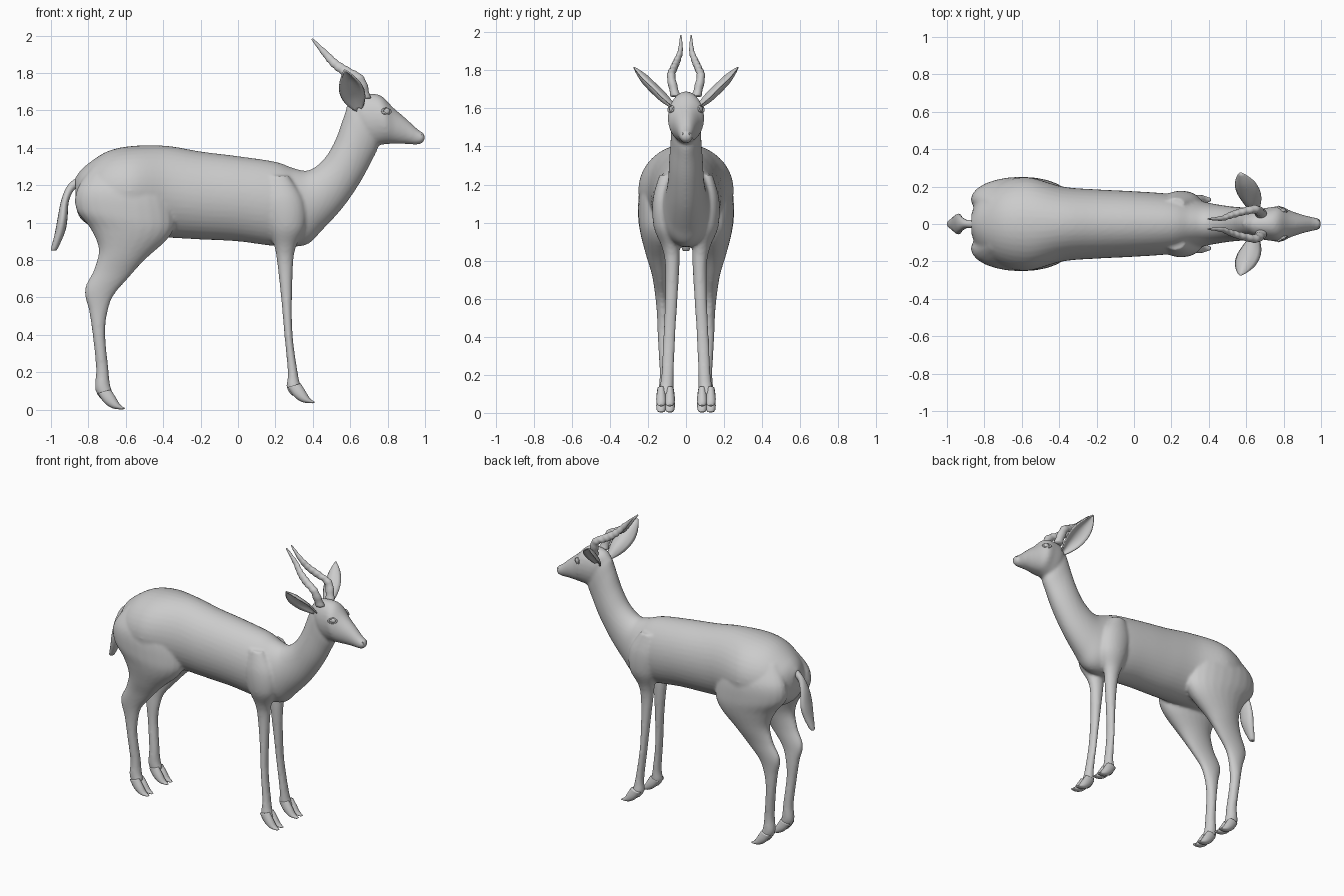
import bpy
import bmesh
import math
from mathutils import Vector

default_cube = bpy.data.objects.get("Cube")
if default_cube:
    bpy.data.objects.remove(default_cube, do_unlink=True)

# One plain clay colour for the whole animal
clay = bpy.data.materials.new("clay_grey")
clay.use_nodes = True
clay.diffuse_color = (.6, .6, .6, 1)
clay.node_tree.nodes["Principled BSDF"].inputs["Base Color"].default_value = clay.diffuse_color


def catmull(rows, steps):
    """Smoothly interpolate a list of cross-section rows."""
    result = []
    last = len(rows) - 1
    for i in range(last):
        before, start = rows[max(i - 1, 0)], rows[i]
        end, after = rows[i + 1], rows[min(i + 2, last)]
        for k in range(steps):
            t = k / steps
            result.append([
                b + t * ((c - a) + t * ((2*a - 5*b + 4*c - d) + t * (3*(b - c) + d - a))) / 2
                for a, b, c, d in zip(before, start, end, after)])
    result.append(list(rows[-1]))
    return result


def loft(bm, rows, side=1, sides=24, steps=6, ridge=0, shift=(0, 0, 0)):
    """Closed tube; each row is one diameter (x, z, x, z), centre y and half width."""
    rings = []
    offset = Vector(shift)
    for i, (ax, az, bx, bz, y, width) in enumerate(catmull(rows, steps)):
        centre = Vector(((ax + bx) / 2, y * side, (az + bz) / 2)) + offset
        half = Vector(((ax - bx) / 2, 0, (az - bz) / 2))
        across = Vector((0, width, 0))
        swell = 1 + ridge * math.sin(i * math.pi / 2)
        ring = []
        for k in range(sides):
            angle = math.tau * k / sides
            ring.append(bm.verts.new(
                centre + swell * (half * math.cos(angle) + across * math.sin(angle))))
        rings.append(ring)
    faces = [bm.faces.new(rings[0]), bm.faces.new(rings[-1][::-1])]
    for lower, upper in zip(rings, rings[1:]):
        for k in range(sides):
            n = (k + 1) % sides
            faces.append(bm.faces.new((lower[k], upper[k], upper[n], lower[n])))
    bmesh.ops.recalc_face_normals(bm, faces=faces)


def finish(name, bm):
    """Turn a bmesh into a smooth shaded object."""
    mesh = bpy.data.meshes.new(name)
    for face in bm.faces:
        face.smooth = True
    bm.to_mesh(mesh)
    bm.free()
    mesh.materials.append(clay)
    obj = bpy.data.objects.new(name, mesh)
    bpy.context.collection.objects.link(obj)
    return obj


def mirror(obj):
    """Repeat a part on the other flank."""
    modifier = obj.modifiers.new("other_flank", 'MIRROR')
    modifier.use_axis = (False, True, False)
    return obj


# Rump, barrel, chest and neck
trunk = [
    (-.87, 1.24, -.87, 1.1, 0, .05),
    (-.82, 1.3, -.84, 1.02, 0, .14),
    (-.7, 1.38, -.74, .96, 0, .22),
    (-.56, 1.41, -.58, .93, 0, .25),
    (-.38, 1.41, -.38, .92, 0, .2),
    (-.2, 1.38, -.2, .91, 0, .185),
    (0, 1.355, 0, .9, 0, .175),
    (.2, 1.325, .2, .875, 0, .16),
    (.3, 1.29, .36, .88, 0, .13),
    (.38, 1.28, .45, .96, 0, .11),
    (.46, 1.34, .56, 1.08, 0, .095),
    (.52, 1.44, .65, 1.21, 0, .088),
    (.56, 1.55, .71, 1.32, 0, .08),
    (.59, 1.63, .75, 1.41, 0, .075),
    (.63, 1.66, .72, 1.46, 0, .06)]
# Skull tapering to the muzzle
head = [
    (.58, 1.62, .68, 1.42, 0, .05),
    (.63, 1.675, .72, 1.41, 0, .08),
    (.71, 1.69, .76, 1.415, 0, .09),
    (.77, 1.675, .8, 1.42, 0, .095),
    (.83, 1.615, .84, 1.42, 0, .072),
    (.9, 1.555, .9, 1.42, 0, .05),
    (.96, 1.5, .955, 1.417, 0, .036),
    (.99, 1.48, .985, 1.425, 0, .03),
    (1, 1.465, .998, 1.445, 0, .016)]
# Shoulder down to the fetlock
front_leg = [
    (.17, 1.25, .27, 1.25, .11, .03),
    (.14, 1.12, .35, 1.12, .11, .065),
    (.16, .98, .36, .98, .1, .07),
    (.195, .87, .31, .87, .08, .047),
    (.21, .78, .295, .78, .072, .038),
    (.23, .6, .289, .6, .077, .033),
    (.248, .4, .292, .4, .088, .032),
    (.266, .2, .319, .2, .097, .033),
    (.26, .12, .335, .13, .103, .038),
    (.29, .07, .35, .1, .107, .035)]
# Thigh, hock and cannon
hind_leg = [
    (-.78, 1.3, -.48, 1.3, .1, .07),
    (-.86, 1.18, -.38, 1.18, .13, .11),
    (-.865, 1.07, -.335, 1.02, .13, .122),
    (-.79, .97, -.37, .92, .135, .105),
    (-.745, .86, -.5, .8, .14, .07),
    (-.77, .75, -.58, .71, .135, .045),
    (-.82, .64, -.665, .61, .127, .036),
    (-.797, .53, -.7, .51, .12, .033),
    (-.777, .4, -.71, .4, .116, .033),
    (-.759, .22, -.693, .22, .105, .034),
    (-.764, .11, -.685, .14, .105, .038),
    (-.73, .05, -.67, .09, .108, .035)]

# Body parts fused into one continuous skin
bm = bmesh.new()
loft(bm, trunk, sides=40)
loft(bm, head)
for side in (1, -1):
    loft(bm, front_leg, side)
    loft(bm, hind_leg, side)
body = finish("body", bm)
skin = body.modifiers.new("fuse", 'REMESH')
skin.mode = 'VOXEL'
skin.voxel_size = .01
skin.use_smooth_shade = True
relax = body.modifiers.new("relax", 'SMOOTH')
relax.factor = .5
relax.iterations = 5

# Cloven hooves: two curved toes on every foot
toe = [
    (.265, .12, .335, .14, 0, .02),
    (.3, .07, .36, .1, 0, .026),
    (.345, .04, .385, .06, 0, .024),
    (.4, .034, .412, .04, 0, .01)]
for name, shift_x, shift_z in (("front_hooves", 0, 0), ("hind_hooves", -1.015, -.033)):
    bm = bmesh.new()
    for toe_y in (.085, .13):
        loft(bm, toe, sides=12, shift=(shift_x, toe_y, shift_z))
    mirror(finish(name, bm))

# Tail with a broad tuft
tail = [
    (-.85, 1.25, -.84, 1.2, 0, .025),
    (-.91, 1.2, -.88, 1.17, 0, .022),
    (-.945, 1.12, -.905, 1.11, 0, .04),
    (-.965, 1.02, -.912, 1.02, 0, .055),
    (-.98, .94, -.925, .95, 0, .045),
    (-1, .86, -.965, .86, 0, .02),
    (-.998, .85, -.98, .852, 0, .006)]
bm = bmesh.new()
loft(bm, tail, sides=16)
finish("tail", bm)

# Ridged, swept back horns
horn = [
    (.65, 1.66, .71, 1.665, .055, .026),
    (.625, 1.755, .675, 1.775, .078, .022),
    (.56, 1.79, .6, 1.825, .066, .02),
    (.505, 1.83, .535, 1.865, .048, .018),
    (.455, 1.89, .48, 1.915, .03, .013),
    (.392, 1.98, .4, 1.985, .027, .004)]
bm = bmesh.new()
loft(bm, horn, sides=14, steps=8, ridge=.07)
mirror(finish("horns", bm))

# Cupped leaf shaped ears opening outwards
bm = bmesh.new()
base, tip = Vector((.645, .055, 1.6)), Vector((.57, .275, 1.815))
cup = Vector((.2, .7, -.7)) * .035
count, across = 14, 8
grid = []
for i in range(count + 1):
    t = i / count
    width = .012 * (1 - t) + .056 * math.sin(math.pi * t ** 1.1) ** .8 if t < 1 else .002
    spine = base.lerp(tip, t)
    grid.append([bm.verts.new(spine + Vector((width * s, 0, width * s / 4))
                              + cup * (s * s - .5) * min(1, width / .05))
                 for s in (2 * k / across - 1 for k in range(across + 1))])
for row, following in zip(grid, grid[1:]):
    for k in range(across):
        bm.faces.new((row[k], row[k + 1], following[k + 1], following[k]))
ears = finish("ears", bm)
thick = ears.modifiers.new("thickness", 'SOLIDIFY')
thick.thickness = .008
thick.offset = 0
mirror(ears)


def face_detail(name, add, location, scale, rotation, **options):
    """Small primitive on the face, repeated on the other flank."""
    add(location=location, rotation=rotation, **options)
    obj = bpy.context.object
    obj.name = name
    obj.scale = scale
    bpy.ops.object.transform_apply(location=True, rotation=True, scale=True)
    bpy.ops.object.shade_smooth()
    obj.data.materials.append(clay)
    mirror(obj)


# Eyes, eyelids and nostril rims
ball, ring = bpy.ops.mesh.primitive_uv_sphere_add, bpy.ops.mesh.primitive_torus_add
turn = (math.radians(-80), 0, math.radians(-30))
face_detail("eyes", ball, (.79, .071, 1.595), (1.1, .8, 1), (0, 0, 0), radius=.02)
face_detail("eyelids", ring, (.793, .08, 1.595), (1.2, .75, 1), turn,
            major_radius=.021, minor_radius=.005, major_segments=24, minor_segments=8)
face_detail("nostrils", ring, (.985, .021, 1.465), (1.1, .8, 1), turn,
            major_radius=.008, minor_radius=.003, major_segments=16, minor_segments=8)
